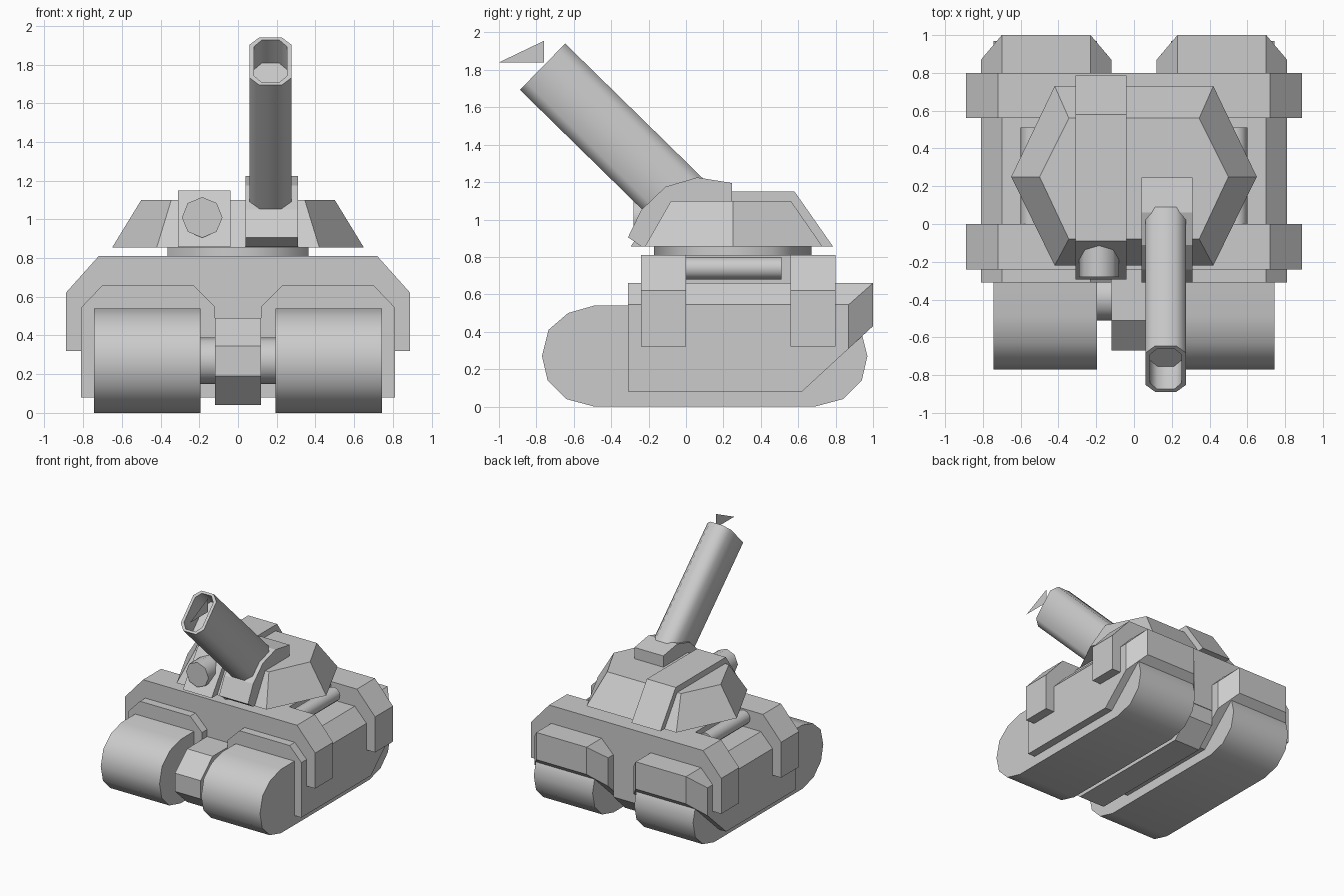
import bpy, bmesh, math
from mathutils import Vector

if "Cube" in bpy.data.objects:
    bpy.data.objects.remove(bpy.data.objects["Cube"])


def finish(name, bm, smooth=0):
    bmesh.ops.recalc_face_normals(bm, faces=bm.faces)
    mesh = bpy.data.meshes.new(name)
    bm.to_mesh(mesh)
    bm.free()
    ob = bpy.data.objects.new(name, mesh)
    bpy.context.collection.objects.link(ob)
    if smooth:
        bpy.ops.object.select_all(action='DESELECT')
        ob.select_set(True)
        bpy.context.view_layer.objects.active = ob
        bpy.ops.object.shade_smooth_by_angle(angle=math.radians(smooth))
    return ob


def loft(rings, caps=True):
    """Skin a chain of equal-length point rings."""
    bm = bmesh.new()
    vs = [[bm.verts.new(p) for p in r] for r in rings]
    n = len(vs[0])
    for a, b in zip(vs, vs[1:]):
        for i in range(n):
            j = (i + 1) % n
            bm.faces.new((a[i], a[j], b[j], b[i]))
    if caps:
        bm.faces.new(vs[0])
        bm.faces.new(vs[-1])
    return bm


def along_x(pts, x0, x1):
    return loft([[(x, y, z) for y, z in pts] for x in (x0, x1)])


def along_y(pts, y0, y1):
    return loft([[(x, y, z) for x, z in pts] for y in (y0, y1)])


def circle(cu, cv, r, n, turn=0.0):
    return [(cu + r * math.cos(math.tau * (i + turn) / n),
             cv + r * math.sin(math.tau * (i + turn) / n)) for i in range(n)]


def cut(bm, co, no):
    """Slice off everything on the normal side of a plane and cap it."""
    geom = bm.verts[:] + bm.edges[:] + bm.faces[:]
    res = bmesh.ops.bisect_plane(bm, geom=geom, plane_co=co, plane_no=no, clear_outer=True)
    edges = [e for e in res['geom_cut'] if isinstance(e, bmesh.types.BMEdge)]
    bmesh.ops.contextual_create(bm, geom=edges)


# Tracks, fenders and side tubes, one set per side
front_end = [(-.49, .54), (-.63, .50), (-.735, .41), (-.77, .27), (-.74, .14), (-.64, .04), (-.49, 0)]
track = front_end + [(.20 - y, z) for y, z in reversed(front_end)]
fender = [(.12, .08), (.12, .55), (.23, .66), (.70, .66), (.81, .545), (.81, .08)]
for s, side in ((-1, "left"), (1, "right")):
    finish(side + "_track", along_x(track, s * .195, s * .745), 50)

    bm = along_y([(s * x, z) for x, z in fender], -.31, 1.0)
    cut(bm, (0, .62, .08), (0, .35, -.38))
    cut(bm, (s * .81, .87, 0), (s * .13, .11, 0))
    cut(bm, (s * .12, .87, 0), (-s * .13, .11, 0))
    finish(side + "_fender", bm)

    finish(side + "_side_tube", along_y(circle(s * .54, .74, .06, 12), -.02, .51), 50)

# Hull core, wide armour bands, belly with sloped nose and tail
finish("hull_core", along_y([(-.48, .32), (.48, .32), (.48, .81), (-.48, .81)], -.2, .76))
band = [(-.89, .32), (-.89, .62), (-.72, .81), (.72, .81), (.89, .62), (.89, .32)]
for name, y in (("front_band", -.24), ("rear_band", .56)):
    finish(name, along_y(band, y, y + .24))
belly = [(-.51, .49), (-.67, .345), (-.67, .19), (-.51, .04),
         (.64, .04), (.795, .19), (.795, .49)]
finish("belly", along_x(belly, -.12, .12))
finish("front_axle", along_x(circle(-.39, .27, .12, 12), -.21, .21), 50)

# Turret ring and six-sided turret
ring = circle(0, .25, .42, 6, 1.5)
finish("turret_ring", loft([[(x, y, z) for x, y in ring] for z in (.80, .865)]), 65)


def hexagon(side, flat, back, front, z):
    return [(side, .25, z), (flat, back, z), (-flat, back, z),
            (-side, .25, z), (-flat, front, z), (flat, front, z)]


finish("turret", loft([hexagon(.65, .42, .73, -.22, .855), hexagon(.50, .345, .56, -.08, 1.10)]))

# Raised block with lamp on the turret
finish("turret_block", along_x([(-.295, .857), (-.09, 1.15), (.58, 1.15), (.785, .857)], -.31, -.04))
finish("lamp", along_y(circle(-.185, 1.01, .105, 8), -.28, -.02), 50)

# Gun mount and barrel
mount = [(-.24, .857), (-.31, .905), (-.24, 1.05), (-.11, 1.175), (.06, 1.225), (.246, 1.195), (.246, .857)]
finish("gun_mount", along_x(mount, .04, .31))

tip = Vector((.168, -.767, 1.817))
back = Vector((0, .715, -.70))
across = Vector((0, .70, .715))
oct_section = [(.108, .12), (.057, .173), (-.057, .173), (-.108, .12),
               (-.108, -.12), (-.057, -.173), (.057, -.173), (.108, -.12)]


def section(depth, k):
    return [tip + back * depth + Vector((u * k, 0, 0)) + across * (v * (k + 1) / 2 if k < 1 else v)
            for u, v in oct_section]


finish("barrel", loft([section(1.15, 1), section(0, 1), section(0, .78), section(.17, .78)]), 50)

# Thin pennant at the muzzle
bm = bmesh.new()
bm.faces.new([bm.verts.new(p) for p in ((.25, -1, 1.84), (.25, -.76, 1.84), (.25, -.76, 1.955))])
finish("pennant", bm)
